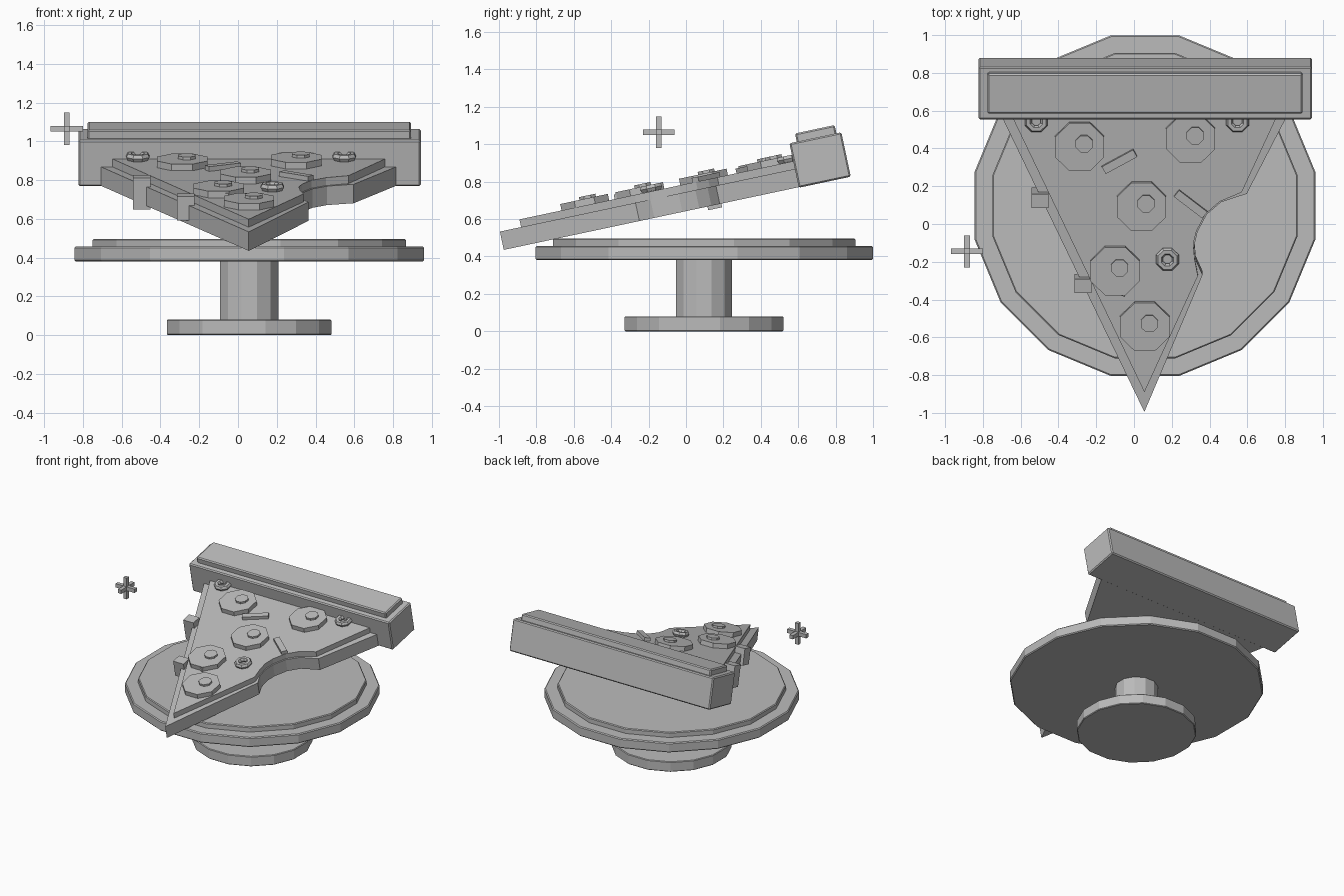
import bpy, bmesh, math
from mathutils import Matrix, Vector

if "Cube" in bpy.data.objects:
    bpy.data.objects.remove(bpy.data.objects["Cube"])

mat = bpy.data.materials.new("plain_grey")
mat.diffuse_color = (0.5, 0.5, 0.5, 1)
mat.use_nodes = True
mat.node_tree.nodes["Principled BSDF"].inputs["Base Color"].default_value = mat.diffuse_color

# Tilted frame of the slice: origin at the lower tip, local y runs up the slope
Y0, Z0, TILT = -0.975, 0.435, math.radians(12)
S, C = math.sin(TILT), math.cos(TILT)
SLOPE = Matrix.Translation((0, Y0, Z0)) @ Matrix.Rotation(TILT, 4, 'X')


def along(y, n):
    """Slope coordinate of a point seen at y from the top, at height n above the slice's underside."""
    return (y - Y0 + n * S) / C


def finish(name, bm, matrix=Matrix(), bevel=0):
    bmesh.ops.recalc_face_normals(bm, faces=bm.faces)
    me = bpy.data.meshes.new(name)
    bm.to_mesh(me)
    bm.free()
    me.materials.append(mat)
    ob = bpy.data.objects.new(name, me)
    ob.matrix_world = matrix
    bpy.context.collection.objects.link(ob)
    if bevel:
        m = ob.modifiers.new("bevel", 'BEVEL')
        m.width, m.segments = bevel, 1
    return ob


def prism(name, pts, z0, z1, matrix=Matrix(), bevel=0):
    bm = bmesh.new()
    f = bm.faces.new([bm.verts.new((x, y, z0)) for x, y in pts])
    top = bmesh.ops.extrude_face_region(bm, geom=[f])['geom']
    for v in top:
        if isinstance(v, bmesh.types.BMVert):
            v.co.z = z1
    return finish(name, bm, matrix, bevel)


def disc(name, x, y, apothem, sides, z0, z1, matrix=Matrix(), bevel=0):
    r = apothem / math.cos(math.pi / sides)
    pts = [(x + r * math.cos((k + .5) * math.tau / sides),
            y + r * math.sin((k + .5) * math.tau / sides)) for k in range(sides)]
    return prism(name, pts, z0, z1, matrix, bevel)


def box(name, x0, x1, y0, y1, z0, z1, matrix=Matrix(), bevel=0):
    return prism(name, [(x0, y0), (x1, y0), (x1, y1), (x0, y1)], z0, z1, matrix, bevel)


# Cake stand
CX, CY = 0.058, 0.097
disc("stand_foot", CX, CY, 0.425, 16, 0, 0.08, bevel=0.005)
disc("stand_column", CX, CY, 0.15, 12, 0.07, 0.39)
disc("stand_plate", CX, CY, 0.902, 16, 0.38, 0.457, bevel=0.007)
disc("stand_plate_top", CX, CY, 0.808, 16, 0.45, 0.497, bevel=0.006)

# Slice with a bite out of its right edge
bite = [(0.363, -0.27), (0.327, -0.19), (0.32, -0.11), (0.337, -0.04),
        (0.385, 0.05), (0.46, 0.115), (0.597, 0.16)]
dough = [(0.055, -0.995)] + bite + [(0.835, 0.62), (-0.725, 0.62)]
prism("dough", [(x, along(y, 0.1)) for x, y in dough], 0, 0.1, SLOPE)
cheese_bite = [(0.338, -0.275)] + [(x - 0.006, y + 0.004) for x, y in bite[1:-1]] + [(0.57, 0.168)]
cheese = [(0.055, -0.89)] + cheese_bite + [(0.78, 0.62), (-0.67, 0.62)]
prism("cheese", [(x, along(y, 0.14)) for x, y in cheese], 0.1, 0.142, SLOPE)

# Crust and its raised top
box("crust", -0.823, 0.943, 1.613, 1.897, -0.003, 0.24, SLOPE, 0.008)
box("crust_top", -0.776, 0.892, 1.653, 1.87, 0.23, 0.285, SLOPE, 0.008)

# Pepperoni with a small bump on each
for i, (x, y) in enumerate([(-0.288, 0.407), (0.3, 0.45), (0.04, 0.09),
                            (-0.1, -0.25), (0.057, -0.545)]):
    u = along(y, 0.175)
    disc(f"pepperoni_{i}", x, u, 0.13, 8, 0.135, 0.177, SLOPE)
    disc(f"pepperoni_bump_{i}", x + 0.024, u + 0.02, 0.045, 8, 0.17, 0.192, SLOPE)

# Olive rings
for i, (x, y) in enumerate([(-0.517, 0.545), (0.548, 0.545), (0.177, -0.187)]):
    bm = bmesh.new()
    rings = []
    for k in range(8):
        a = (k + .5) * math.tau / 8
        rings.append([bm.verts.new(((0.045 + 0.02 * math.cos(b)) * math.cos(a),
                                    (0.045 + 0.02 * math.cos(b)) * math.sin(a),
                                    0.02 * math.sin(b)))
                      for b in [j * math.tau / 6 for j in range(6)]])
    for k in range(8):
        p, q = rings[k], rings[(k + 1) % 8]
        for j in range(6):
            bm.faces.new((p[j], q[j], q[(j + 1) % 6], p[(j + 1) % 6]))
    finish(f"olive_{i}", bm, SLOPE @ Matrix.Translation((x, along(y, 0.16), 0.16)))

# Pepper strips
for i, (x, y, deg) in enumerate([(-0.077, 0.33, 29), (0.3, 0.105, -38), (-0.037, -0.29, 70)]):
    m = SLOPE @ Matrix.Translation((x, along(y, 0.16), 0)) @ Matrix.Rotation(math.radians(deg), 4, 'Z')
    box(f"pepper_strip_{i}", -0.095, 0.095, -0.022, 0.022, 0.135, 0.167, m)

# Cheese drips on the left edge
for i, (x, u, n0, n1) in enumerate([(-0.497, 1.152, -0.02, 0.148), (-0.27, 0.692, 0.02, 0.148)]):
    box(f"cheese_drip_{i}", x - 0.045, x + 0.045, u - 0.038, u + 0.038, n0, n1, SLOPE)

# Floating sparkle made of three crossed bars
for i, axis in enumerate("xyz"):
    h = [0.015] * 3
    h[i] = 0.084
    box(f"sparkle_bar_{axis}", -h[0], h[0], -h[1], h[1], -h[2], h[2],
        Matrix.Translation((-0.884, -0.145, 1.065)))
